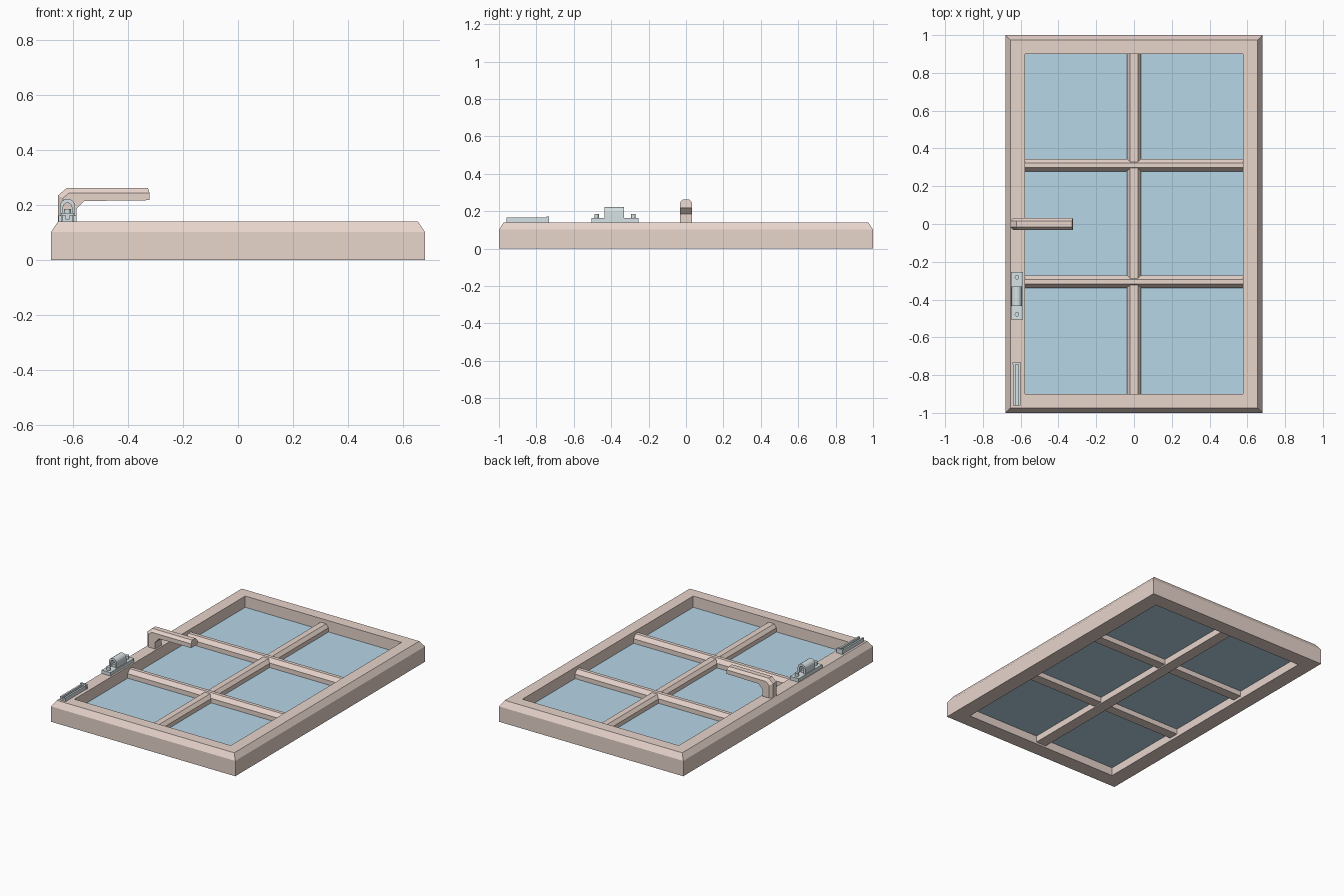
import bpy, bmesh, math
from mathutils import Matrix

if "Cube" in bpy.data.objects:
    bpy.data.objects.remove(bpy.data.objects["Cube"])


def material(name, rgb):
    m = bpy.data.materials.new(name)
    m.diffuse_color = (*rgb, 1)
    m.use_nodes = True
    m.node_tree.nodes["Principled BSDF"].inputs["Base Color"].default_value = m.diffuse_color
    return m


WOOD = material("painted_wood", (0.80, 0.66, 0.60))
GLASS = material("pane_blue", (0.47, 0.67, 0.80))
METAL = material("steel", (0.68, 0.76, 0.78))


def finish(name, bm, mat):
    bmesh.ops.recalc_face_normals(bm, faces=bm.faces)
    me = bpy.data.meshes.new(name)
    bm.to_mesh(me)
    bm.free()
    me.materials.append(mat)
    ob = bpy.data.objects.new(name, me)
    bpy.context.collection.objects.link(ob)
    return ob


def loft(name, rings, mat, closed=False):
    """Skin a list of equal-length point rings; cap the ends unless closed."""
    bm = bmesh.new()
    vs = [[bm.verts.new(p) for p in r] for r in rings]
    n = len(rings[0])
    for i in range(len(vs) - (0 if closed else 1)):
        a, b = vs[i], vs[(i + 1) % len(vs)]
        for j in range(n):
            k = (j + 1) % n
            bm.faces.new((a[j], a[k], b[k], b[j]))
    if not closed:
        bm.faces.new(vs[0])
        bm.faces.new(vs[-1])
    return finish(name, bm, mat)


def box(name, x0, x1, y0, y1, z0, z1, mat):
    corners = [(x0, y0), (x1, y0), (x1, y1), (x0, y1)]
    return loft(name, [[(x, y, z) for x, y in corners] for z in (z0, z1)], mat)


def cylinder(name, x, y, z0, z1, r, mat, sides=12):
    bm = bmesh.new()
    bmesh.ops.create_cone(bm, cap_ends=True, segments=sides, radius1=r, radius2=r,
                          depth=z1 - z0,
                          matrix=Matrix.Translation((x, y, (z0 + z1) / 2)))
    return finish(name, bm, mat)


# Outer frame: rectangular loops with a chamfered outer top edge
loops = [(0.68, 1.0, 0), (0.68, 1.0, 0.102), (0.655, 0.975, 0.14),
         (0.577, 0.9, 0.14), (0.577, 0.9, 0)]
loft("window_frame", [[(-x, -y, z), (x, -y, z), (x, y, z), (-x, y, z)]
                      for x, y, z in loops], WOOD, closed=True)

# Glass sheet
box("glass_pane", -0.58, 0.58, -0.903, 0.903, 0.055, 0.065, GLASS)


# Glazing bars with bevelled tops
def bar_profile(w, flat, z0, z1, shoulder):
    return [(-w, z0), (w, z0), (w, shoulder), (flat, z1), (-flat, z1), (-w, shoulder)]


prof = bar_profile(0.038, 0.02, 0.012, 0.115, 0.093)
loft("vertical_bar", [[(x, y, z) for x, z in prof] for y in (-0.9, 0.9)], WOOD)
prof = bar_profile(0.033, 0.012, 0.02, 0.121, 0.095)
for label, yc in (("rear", 0.312), ("front", -0.305)):
    loft(label + "_cross_bar", [[(x, yc + y, z) for y, z in prof]
                                for x in (-0.577, 0.577)], WOOD)

# Lever handle: chamfered section swept round the bend (outer / shoulder / inner)
sections = [((-0.655, 0.14), (-0.637, 0.14), (-0.588, 0.14)),
            ((-0.655, 0.235), (-0.637, 0.225), (-0.588, 0.185)),
            ((-0.622, 0.263), (-0.613, 0.245), (-0.56, 0.215)),
            ((-0.328, 0.263), (-0.322, 0.245), (-0.322, 0.218))]
rings = []
for (ox, oz), (sx, sz), (ix, iz) in sections:
    rings.append([(ix, -0.033, iz), (sx, -0.033, sz), (ox, -0.017, oz),
                  (ox, 0.017, oz), (sx, 0.033, sz), (ix, 0.033, iz)])
loft("lever_handle", rings, WOOD)

# Latch: base plate, hollow arched barrel, bolt and screws
LX = -0.62
box("latch_plate", LX - 0.032, LX + 0.032, -0.505, -0.255, 0.14, 0.163, METAL)


def arch(r, z_foot, zc, steps=8):
    pts = [(LX - r, z_foot)]
    pts += [(LX - r * math.cos(math.pi * i / steps), zc + r * math.sin(math.pi * i / steps))
            for i in range(steps + 1)]
    return pts + [(LX + r, z_foot)]


outer, inner = arch(0.028, 0.16, 0.195), arch(0.016, 0.16, 0.192)
loft("latch_barrel", [[(x, y, z) for x, z in path] for path, y in
                      ((outer, -0.435), (outer, -0.332), (inner, -0.332), (inner, -0.435))],
     METAL, closed=True)
box("latch_bolt", LX - 0.012, LX + 0.012, -0.425, -0.342, 0.16, 0.18, METAL)
for i, y in enumerate((-0.478, -0.282)):
    cylinder(f"latch_screw_{i + 1}", LX, y, 0.16, 0.186, 0.012, METAL)

# Slide rail: channel with an end stop
box("rail_base", -0.64, -0.60, -0.96, -0.745, 0.14, 0.15, METAL)
for side, x in (("left", -0.634), ("right", -0.606)):
    box(side + "_rail_wall", x - 0.006, x + 0.006, -0.96, -0.745, 0.15, 0.165, METAL)
box("rail_end_stop", -0.643, -0.597, -0.745, -0.733, 0.14, 0.171, METAL)
